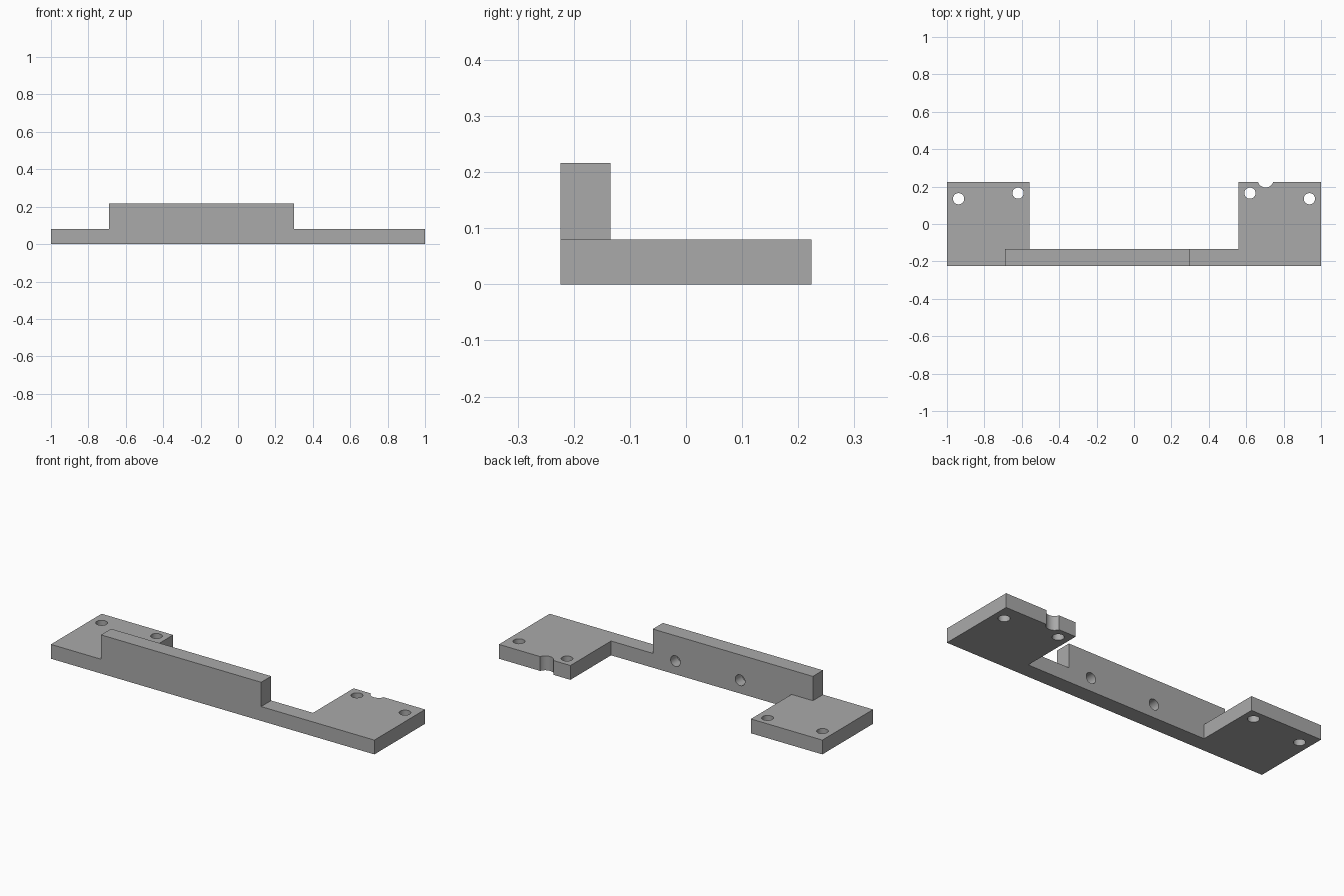
import bpy, bmesh, math
from mathutils import Matrix

cube = bpy.data.objects.get("Cube")
if cube:
    bpy.data.objects.remove(cube, do_unlink=True)

# Main dimensions
FRONT, RAIL_BACK, BACK = -0.224, -0.135, 0.224
PLATE_TOP, WALL_TOP = 0.08, 0.216
PAD_IN, WALL_R, WALL_L = 0.558, -0.69, 0.30

grey = bpy.data.materials.new("mid_grey")
grey.use_nodes = True
grey.diffuse_color = (0.4, 0.4, 0.4, 1)
bsdf = next(n for n in grey.node_tree.nodes if n.type == 'BSDF_PRINCIPLED')
bsdf.inputs["Base Color"].default_value = grey.diffuse_color


def make_object(name, bm):
    bmesh.ops.recalc_face_normals(bm, faces=bm.faces[:])
    mesh = bpy.data.meshes.new(name)
    bm.to_mesh(mesh)
    bm.free()
    mesh.materials.append(grey)
    obj = bpy.data.objects.new(name, mesh)
    bpy.context.collection.objects.link(obj)
    return obj


def extrude_up(bm, face, height):
    """Extrude a face along z and return the new cap."""
    geom = bmesh.ops.extrude_face_region(bm, geom=[face])["geom"]
    verts = [g for g in geom if isinstance(g, bmesh.types.BMVert)]
    bmesh.ops.translate(bm, verts=verts, vec=(0, 0, height))
    return next(g for g in geom if isinstance(g, bmesh.types.BMFace))


# Base: two end pads joined by a rail along the front
bm = bmesh.new()
outline = [(-1, FRONT), (WALL_R, FRONT), (WALL_L, FRONT), (1, FRONT),
           (1, BACK), (PAD_IN, BACK), (PAD_IN, RAIL_BACK), (WALL_L, RAIL_BACK),
           (-PAD_IN, RAIL_BACK), (-PAD_IN, BACK), (-1, BACK)]
bottom = bm.faces.new([bm.verts.new((x, y, 0)) for x, y in outline])
top = extrude_up(bm, bottom, PLATE_TOP)


def top_vert(x, y):
    return min(bm.verts, key=lambda v: (v.co.x - x) ** 2 + (v.co.y - y) ** 2
               + (v.co.z - PLATE_TOP) ** 2)


# Upright wall: its footprint is split from the top face and raised
def split_top(a, b, coords=()):
    va, vb = top_vert(*a), top_vert(*b)
    face = next(f for f in va.link_faces
                if f in vb.link_faces[:] and all(abs(v.co.z - PLATE_TOP) < 1e-4 for v in f.verts))
    bmesh.utils.face_split(face, va, vb, coords=coords)


split_top((WALL_L, FRONT), (WALL_L, RAIL_BACK))
split_top((WALL_R, FRONT), (-PAD_IN, RAIL_BACK), [(WALL_R, RAIL_BACK, PLATE_TOP)])
wall = next(f for f in bm.faces
            if all(abs(v.co.z - PLATE_TOP) < 1e-4 and v.co.y < RAIL_BACK + 0.01
                   and WALL_R - 0.01 < v.co.x < WALL_L + 0.01 for v in f.verts))
extrude_up(bm, wall, WALL_TOP - PLATE_TOP)
bmesh.ops.dissolve_limit(bm, angle_limit=0.01, verts=bm.verts[:], edges=bm.edges[:])
bracket = make_object("mounting_bracket", bm)

# Hole cutters: pad screw holes, edge notch, blind holes in the wall's back
R = 0.03
cutters = bmesh.new()


def add_cutter(pos, radius, depth, axis='Z'):
    turn = Matrix.Rotation(math.pi / 2, 4, 'X') if axis == 'Y' else Matrix()
    bmesh.ops.create_cone(cutters, cap_ends=True, segments=32, radius1=radius, radius2=radius,
                          depth=depth, matrix=Matrix.Translation(pos) @ turn)


for side in (-1, 1):
    add_cutter((side * 0.938, 0.135, 0.04), R, 0.2)
    add_cutter((side * 0.62, 0.165, 0.04), R, 0.2)
add_cutter((0.704, 0.238, 0.04), 0.043, 0.2)
for x in (0.16, -0.24):
    add_cutter((x, RAIL_BACK, 0.074), R, 0.12, 'Y')
cutter = make_object("hole_cutter", cutters)
cutter.hide_render = True

mod = bracket.modifiers.new("holes", 'BOOLEAN')
mod.operation, mod.solver, mod.object = 'DIFFERENCE', 'EXACT', cutter
bpy.ops.object.select_all(action='DESELECT')
bracket.select_set(True)
bpy.context.view_layer.objects.active = bracket
bpy.ops.object.modifier_apply(modifier=mod.name)
bpy.data.objects.remove(cutter, do_unlink=True)
bpy.ops.object.shade_smooth_by_angle(angle=math.radians(30))
